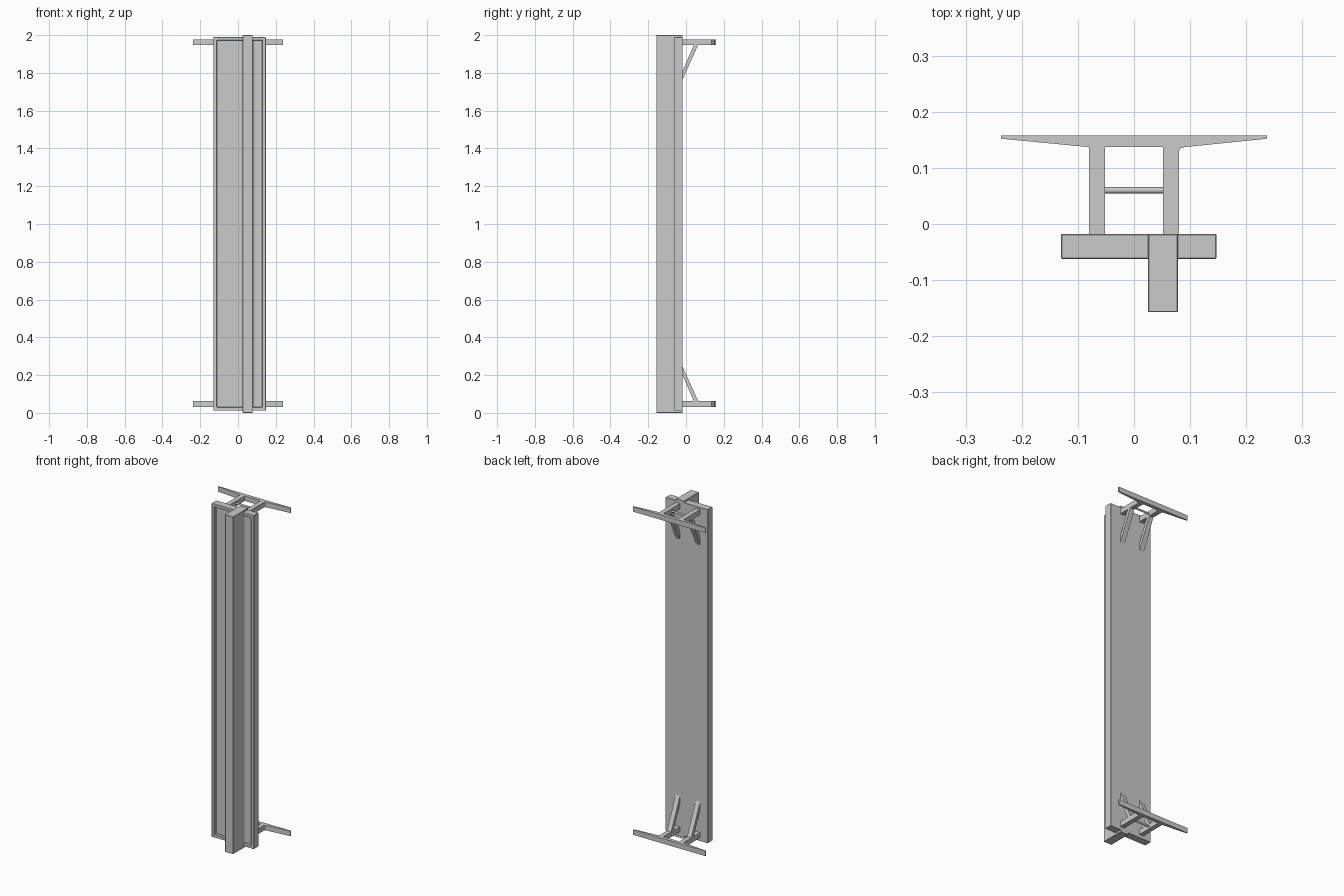
import bpy, bmesh
from math import radians, sin, cos, pi
from mathutils import Vector

if "Cube" in bpy.data.objects:
    bpy.data.objects.remove(bpy.data.objects["Cube"])


def finish(name, bm, bevel=0.0):
    bmesh.ops.recalc_face_normals(bm, faces=bm.faces)
    me = bpy.data.meshes.new(name)
    bm.to_mesh(me)
    bm.free()
    ob = bpy.data.objects.new(name, me)
    bpy.context.collection.objects.link(ob)
    if bevel:
        m = ob.modifiers.new("edge_bevel", 'BEVEL')
        m.width, m.segments = bevel, 1
        m.limit_method, m.angle_limit = 'ANGLE', radians(40)
    return ob


def box_bm(lo, hi):
    bm = bmesh.new()
    bmesh.ops.create_cube(bm, size=1)
    for v in bm.verts:
        v.co = Vector([(a + b) / 2 + c * (b - a) for a, b, c in zip(lo, hi, v.co)])
    return bm


def box(name, lo, hi, bevel=0.0):
    return finish(name, box_bm(lo, hi), bevel)


def prism(name, pts, offset):
    """Extrude a closed 3D outline along an offset vector."""
    bm = bmesh.new()
    face = bm.faces.new([bm.verts.new(p) for p in pts])
    ext = bmesh.ops.extrude_face_region(bm, geom=[face], use_keep_orig=True)
    moved = [g for g in ext["geom"] if isinstance(g, bmesh.types.BMVert)]
    bmesh.ops.translate(bm, verts=moved, vec=offset)
    return finish(name, bm)


# Main panel: slab with a recessed tray on the front face
bm = box_bm((-0.13, -0.062, 0.012), (0.147, -0.018, 1.99))
bm.normal_update()
front = min(bm.faces, key=lambda f: f.calc_center_median().y)
bmesh.ops.inset_region(bm, faces=[front], thickness=0.018, use_even_offset=True)
ext = bmesh.ops.extrude_discrete_faces(bm, faces=[front])
bmesh.ops.translate(bm, verts=ext["faces"][0].verts, vec=(0, 0.017, 0))
finish("panel", bm, 0.0015)

# Full height beam in front of the panel
box("beam", (0.025, -0.157, 0), (0.078, -0.018, 2.0), 0.0015)

# Coved fillets where the beam meets the tray floor
R = 0.0155
for label, x, s in (("left", 0.025, -1), ("right", 0.078, 1)):
    arc = [(x + s * R * (1 - sin(a)), -0.045 - R * (1 - cos(a)), 0.03)
           for a in (pi / 2 * i / 6 for i in range(7))]
    outline = arc + [(x - s * 0.003, -0.045, 0.03)] if arc[-1][0] != x else arc
    outline = [(x, -0.045, 0.03)] + arc
    prism("beam_fillet_" + label, outline, (0, 0, 1.942))

# Bracket at each end, the bottom one mirrored in height
for end, hz in (("top", lambda z: z), ("bottom", lambda z: 2.01 - z)):
    z0, z1 = sorted((hz(1.948), hz(1.978)))

    # Tapered cross plate at the back
    plate = [(-0.237, 0.158), (0.237, 0.158), (0.237, 0.152), (0.09, 0.137),
             (0.083, 0.135), (0.08, 0.130), (0.075, 0.137), (-0.08, 0.137), (-0.237, 0.152)]
    prism(end + "_cross_plate", [(x, y, z0) for x, y in plate], (0, 0, z1 - z0))

    for side, s in (("left", -1), ("right", 1)):
        # Horizontal arm
        xa, xb = sorted((s * 0.052, s * 0.08))
        box(f"{end}_{side}_arm", (xa, -0.02, z0), (xb, 0.139, z1))
        # Diagonal brace from panel to arm
        brace = [(-0.019, 1.763), (0.065, 1.949), (0.042, 1.949), (-0.019, 1.808)]
        prism(f"{end}_{side}_brace", [(xa, y, hz(z)) for y, z in brace], (xb - xa, 0, 0))

    # Round tie rod between the arms
    bpy.ops.mesh.primitive_cylinder_add(vertices=16, radius=0.0055, depth=0.108,
                                        location=(0, 0.06, (z0 + z1) / 2),
                                        rotation=(0, pi / 2, 0))
    rod = bpy.context.object
    rod.name = end + "_tie_rod"
    bpy.ops.object.shade_smooth_by_angle(angle=radians(40))
